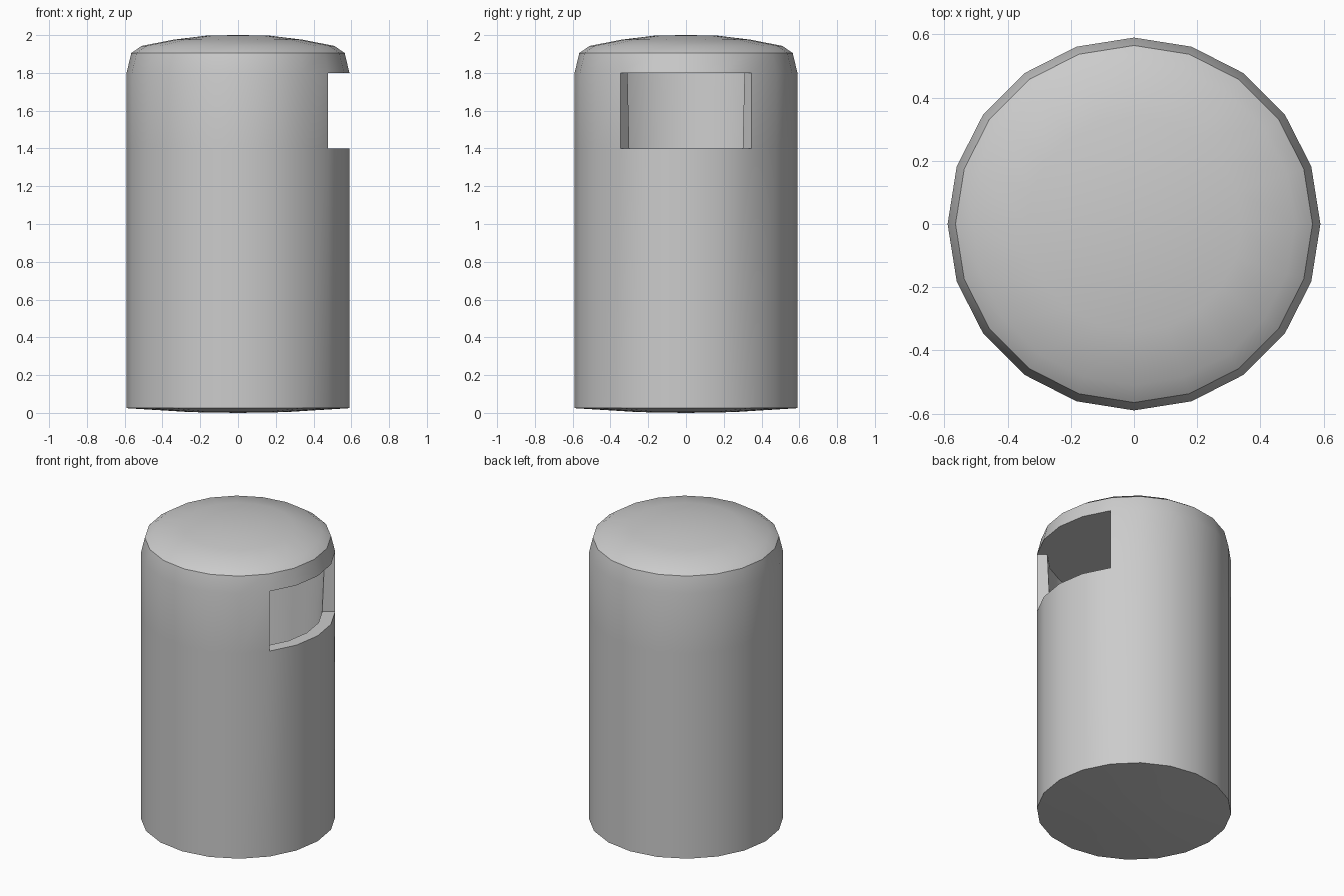
import bpy
import bmesh
import math

cube = bpy.data.objects.get("Cube")
if cube:
    bpy.data.objects.remove(cube, do_unlink=True)

SIDES = 20
SLOT_HALF = 2  # slot reaches this many sides either way from +x

# Profiles as (radius, height): outer shell going up, hollow going down
outer = [(0, 0), (0.25, 0.004), (0.59, 0.025), (0.59, 1.4), (0.59, 1.8),
         (0.565, 1.905), (0.51, 1.943), (0.34, 1.976), (0.16, 1.998), (0, 2.0)]
inner = [(0, 1.8), (0.527, 1.8), (0.511, 1.4), (0.46, 0.1), (0, 0.1)]

# Single plain colour
grey = bpy.data.materials.new("plain_grey")
grey.use_nodes = True
colour = (0.6, 0.6, 0.6, 1)
grey.diffuse_color = colour
grey.node_tree.nodes["Principled BSDF"].inputs["Base Color"].default_value = colour

bm = bmesh.new()


def rings(profile):
    """One ring of vertices for each profile point."""
    result = []
    for radius, height in profile:
        ring = []
        for i in range(SIDES):
            a = 2 * math.pi * i / SIDES
            ring.append(bm.verts.new((radius * math.cos(a), radius * math.sin(a), height)))
        result.append(ring)
    return result


def strip(low, high, sides):
    """Quads between two rings, on the given sides."""
    for i in sides:
        j = (i + 1) % SIDES
        bm.faces.new((low[i], low[j], high[j], high[i]))


slot = [i % SIDES for i in range(-SLOT_HALF, SLOT_HALF)]
solid = [i for i in range(SIDES) if i not in slot]
out_rings, in_rings = rings(outer), rings(inner)

# Shell and hollow, left open where the slot is
for ring_list, gap in ((out_rings, 3), (in_rings, 1)):
    for k in range(len(ring_list) - 1):
        strip(ring_list[k], ring_list[k + 1], solid if k == gap else range(SIDES))

# Slot sill, lintel and the two upright ends
out_low, out_high = out_rings[3], out_rings[4]
in_high, in_low = in_rings[1], in_rings[2]
strip(out_low, in_low, slot)
strip(in_high, out_high, slot)
for i in (-SLOT_HALF, SLOT_HALF):
    bm.faces.new((out_low[i], out_high[i], in_high[i], in_low[i]))

# Collapse the centre points and tidy the normals
bmesh.ops.remove_doubles(bm, verts=bm.verts[:], dist=0.0005)
bmesh.ops.recalc_face_normals(bm, faces=bm.faces[:])

# The hollow joins the outside through the slot, so it is one closed surface
mesh = bpy.data.meshes.new("slotted_canister")
bm.to_mesh(mesh)
bm.free()
mesh.materials.append(grey)
canister = bpy.data.objects.new("slotted_canister", mesh)
bpy.context.collection.objects.link(canister)

bpy.ops.object.select_all(action='DESELECT')
canister.select_set(True)
bpy.context.view_layer.objects.active = canister
bpy.ops.object.shade_smooth_by_angle(angle=math.radians(30))
